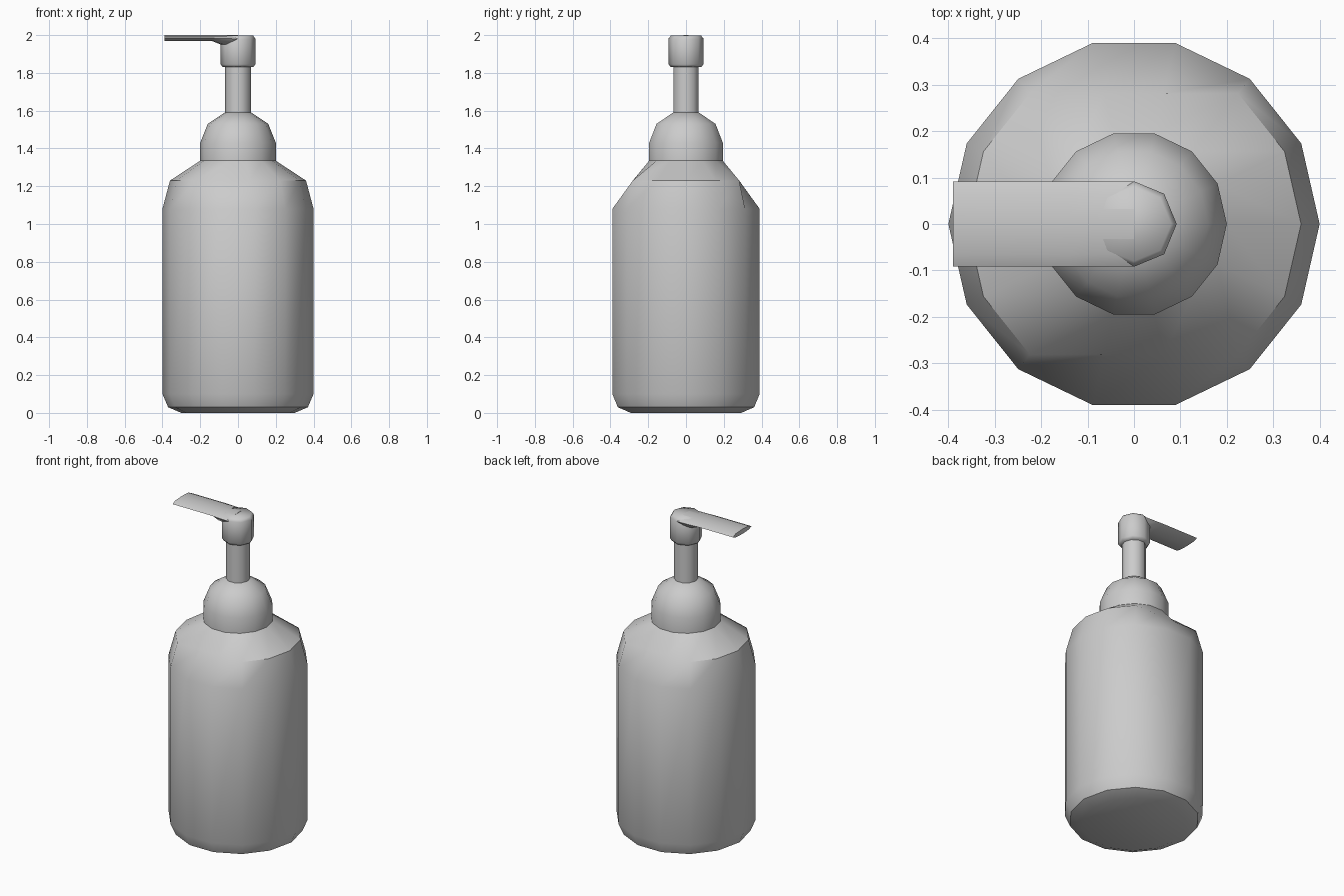
import bpy, bmesh
from math import cos, sin, pi, radians

if "Cube" in bpy.data.objects:
    bpy.data.objects.remove(bpy.data.objects["Cube"])


def finish(name, bm, angle):
    bmesh.ops.recalc_face_normals(bm, faces=bm.faces[:])
    me = bpy.data.meshes.new(name)
    bm.to_mesh(me)
    bm.free()
    ob = bpy.data.objects.new(name, me)
    bpy.context.collection.objects.link(ob)
    bpy.ops.object.select_all(action='DESELECT')
    ob.select_set(True)
    bpy.context.view_layer.objects.active = ob
    bpy.ops.object.shade_smooth_by_angle(angle=radians(angle))
    return ob


def loft(name, rings, angle, cap_start=True, cap_end=True):
    """Bridge a list of equal-length point rings into one skin."""
    bm = bmesh.new()
    rows = [[bm.verts.new(p) for p in ring] for ring in rings]
    for a, b in zip(rows, rows[1:]):
        n = len(a)
        for i in range(n):
            j = (i + 1) % n
            bm.faces.new((a[i], a[j], b[j], b[i]))
    if cap_start:
        bm.faces.new(rows[0])
    if cap_end:
        bm.faces.new(rows[-1])
    return finish(name, bm, angle)


def circle(r, z, n):
    return [(r * cos(2 * pi * i / n), r * sin(2 * pi * i / n), z) for i in range(n)]


def lathe(name, profile, n, angle, **caps):
    return loft(name, [circle(r, z, n) for r, z in profile], angle, **caps)


# Bottle body: 14 sides, shoulder flattened towards the front and back
body = [circle(r, z, 14) for r, z in
        [(0.30, 0), (0.37, 0.03), (0.40, 0.10), (0.40, 1.08), (0.36, 1.23), (0.20, 1.335)]]
for i in (3, 4, 10, 11):
    x, y, z = body[4][i]
    body[4][i] = (x * 0.8, y * 0.8, z)
loft("bottle_body", body, 38, cap_end=False)

# Domed collar
lathe("collar", [(0.20, 1.335), (0.20, 1.43), (0.16, 1.53), (0.07, 1.59)], 14, 50,
      cap_start=False)

# Pump stem
lathe("pump_stem", [(0.069, 1.57), (0.069, 1.84)], 10, 50)

# Pump head
lathe("pump_head", [(0.08, 1.83), (0.092, 1.845), (0.092, 1.98), (0.08, 1.998)], 8, 60)


# Flat lens-shaped spout, with a small fillet under it at the head
def lens(x, side, bottom):
    return [(x, -0.092, side), (x, -0.065, 1.996), (x, 0, 2.0), (x, 0.065, 1.996),
            (x, 0.092, side), (x, 0.065, bottom + 0.003), (x, 0, bottom), (x, -0.065, bottom + 0.003)]


loft("spout", [lens(-0.39, 1.984, 1.97), lens(-0.14, 1.984, 1.97),
               lens(-0.09, 1.982, 1.95), lens(0.0, 1.98, 1.94)], 40)
